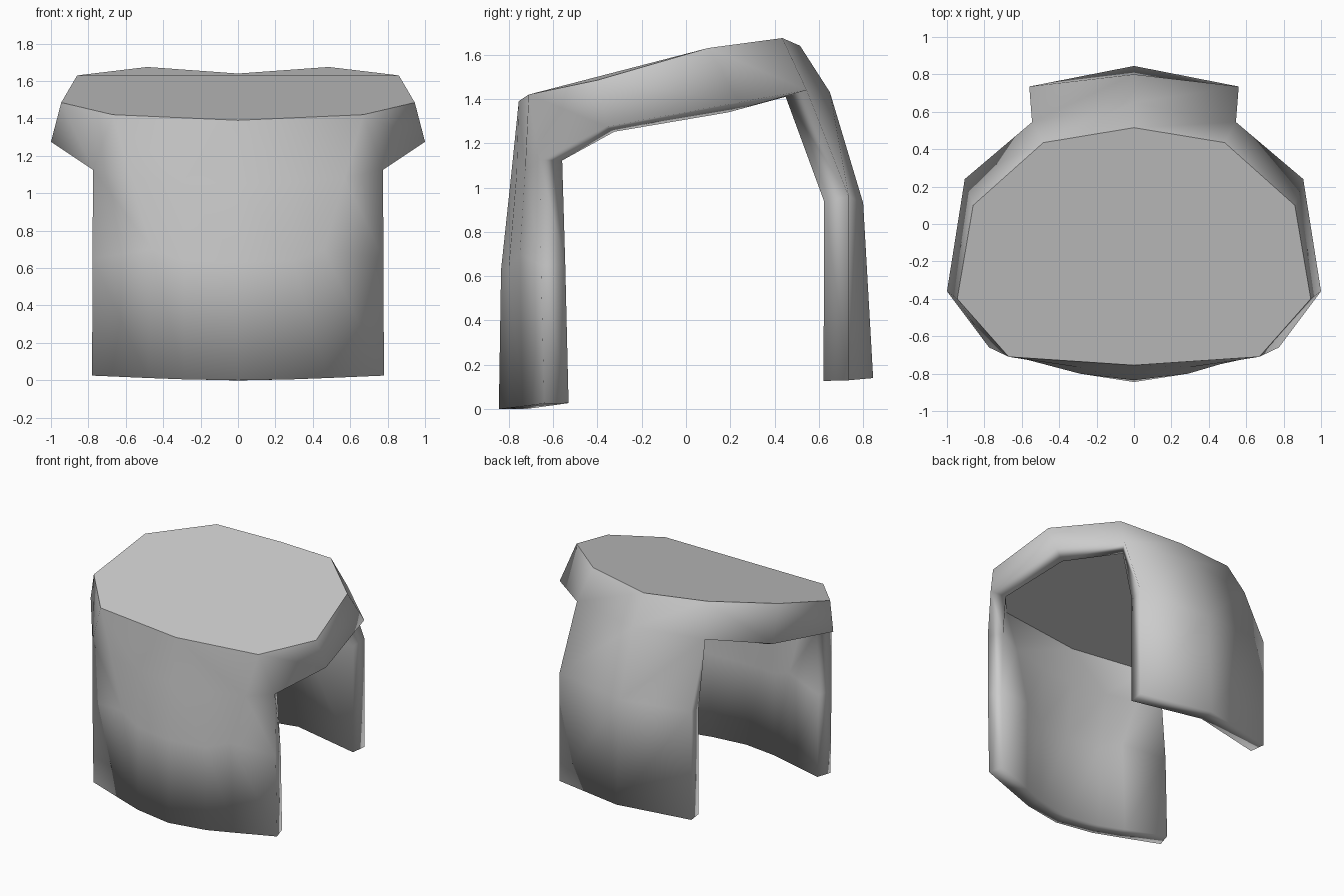
import bpy, bmesh
from mathutils import Vector

if "Cube" in bpy.data.objects:
    bpy.data.objects.remove(bpy.data.objects["Cube"])

THICK = 0.115

# Outer skin, right half only; rows run from the centre line outwards
crown = [(0, -.755, 1.39), (.67, -.71, 1.42), (.945, -.40, 1.485),
         (.86, .10, 1.63), (.485, .435, 1.675), (0, .515, 1.64)]
rim = [(.775, -.66, 1.125), (1, -.36, 1.275), (.905, .24, 1.385), (.545, .545, 1.44)]
front_rows = [
    [(0, -.79, 1.05), (.30, -.765, 1.06), (.57, -.726, 1.08), rim[0]],
    [(0, -.835, .63), (.29, -.80, .64), (.46, -.75, .70), (.778, -.655, .65)],
    [(0, -.845, 0), (.29, -.80, .005), (.48, -.738, .012), (.78, -.64, .025)],
]
back_rows = [
    [(0, .65, 1.43), rim[3]],
    [(0, .80, .93), (.56, .735, .96)],
    [(0, .845, .14), (.56, .735, .13)],
]
# Inner corner where the back flap meets the side rim
back_corner = Vector((.48, .45, 1.41))


def grid(rows):
    """Quads between neighbouring rows."""
    return [[a[i], a[i + 1], b[i + 1], b[i]]
            for a, b in zip(rows, rows[1:]) for i in range(len(a) - 1)]


faces = grid(front_rows) + grid(back_rows)
# Front flap joins the crown
f, b = front_rows[0], back_rows[0]
faces += [[crown[0], f[1], f[0]], [crown[0], crown[1], f[2], f[1]],
          [crown[1], f[3], f[2]]]
# Sloping side rim
faces += [[crown[i + 1], crown[i + 2], rim[i + 1], rim[i]] for i in range(3)]
# Back flap joins the crown
faces += [[crown[5], b[0], b[1], crown[4]]]

bm = bmesh.new()
verts = {}


def vert(p):
    if p not in verts:
        verts[p] = bm.verts.new(p)
    return verts[p]


def flip(p):
    return (-p[0] if p[0] else 0, p[1], p[2])


# Both halves plus the flat top panel
for face in faces:
    bm.faces.new([vert(p) for p in face])
    bm.faces.new([vert(flip(p)) for p in reversed(face)])
top = bm.faces.new([vert(p) for p in crown + [flip(p) for p in crown[4:0:-1]]])
bmesh.ops.recalc_face_normals(bm, faces=bm.faces)
top.normal_update()
if top.normal.z < 0:
    bmesh.ops.reverse_faces(bm, faces=bm.faces)

# Soft shading everywhere except around the top panel
for face in bm.faces:
    face.smooth = True
for edge in top.edges:
    edge.smooth = False

mesh = bpy.data.meshes.new("draped_cover")
bm.to_mesh(mesh)
bm.free()
cover = bpy.data.objects.new("draped_cover", mesh)
bpy.context.collection.objects.link(cover)

grey = bpy.data.materials.new("plain grey")
grey.diffuse_color = (.6, .6, .6, 1)
grey.use_nodes = True
grey.node_tree.nodes["Principled BSDF"].inputs["Base Color"].default_value = grey.diffuse_color
mesh.materials.append(grey)

# Wall thickness grows inwards
solid = cover.modifiers.new("thickness", 'SOLIDIFY')
solid.thickness = THICK
solid.offset = -1
solid.use_even_offset = False
bpy.context.view_layer.objects.active = cover
cover.select_set(True)
bpy.ops.object.modifier_apply(modifier="thickness")

# Pull the inner back corners into line with the rim
inner = list(cover.data.vertices)[len(verts):]
for side in (1, -1):
    target = Vector((side * back_corner.x, back_corner.y, back_corner.z))
    nearest = min(inner, key=lambda v: (v.co - target).length)
    nearest.co = target
